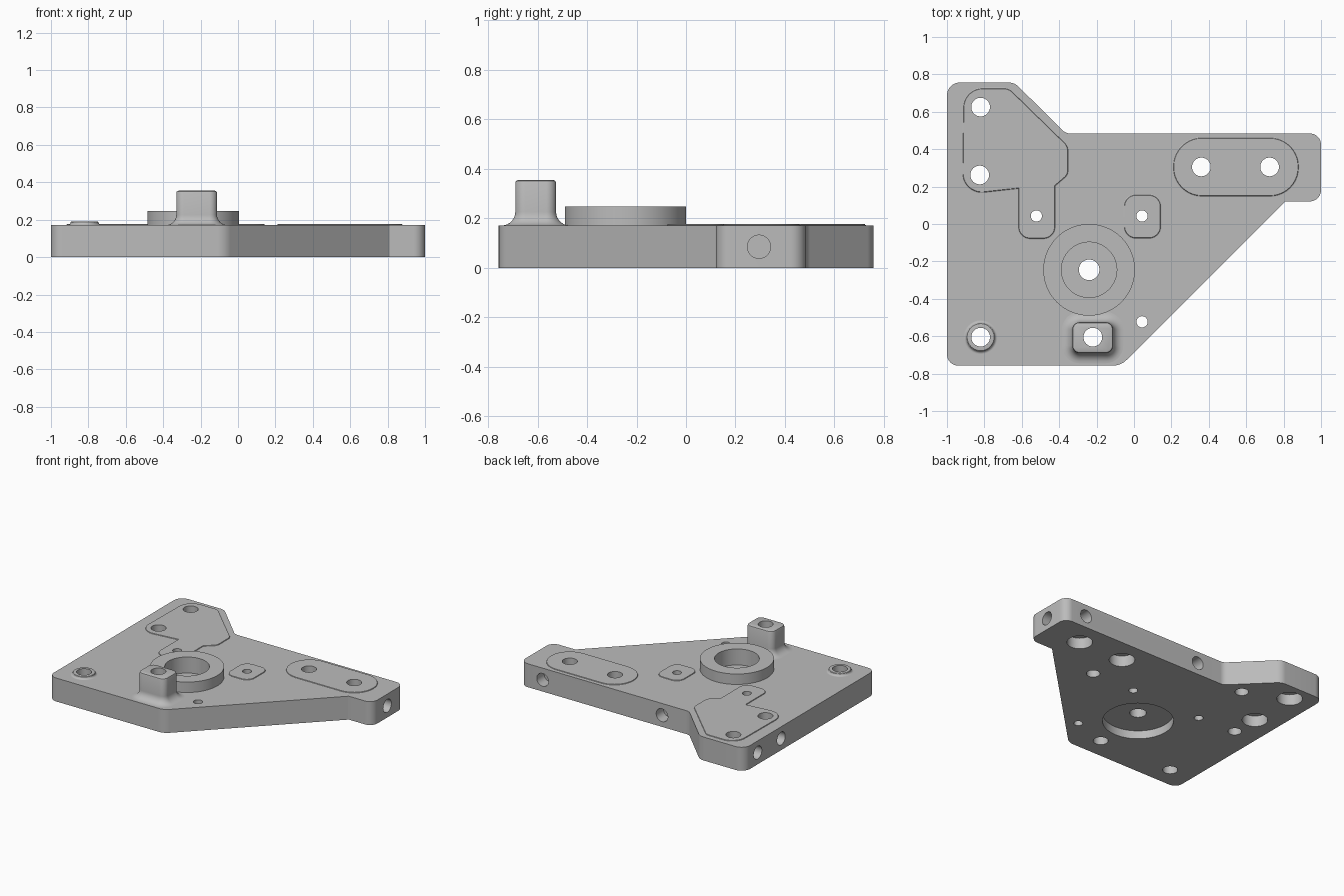
import bpy, bmesh, math
from mathutils import Vector, Matrix

if "Cube" in bpy.data.objects:
    bpy.data.objects.remove(bpy.data.objects["Cube"])

grey = bpy.data.materials.new("machined_grey")
grey.diffuse_color = (0.5, 0.5, 0.5, 1)
grey.use_nodes = True
grey.node_tree.nodes["Principled BSDF"].inputs["Base Color"].default_value = grey.diffuse_color
T = 0.171          # plate thickness
PAD = T + 0.007    # top of the thin pads
SINK = T - 0.012   # raised parts start slightly inside the plate


def make_object(name, bm):
    bmesh.ops.recalc_face_normals(bm, faces=bm.faces)
    me = bpy.data.meshes.new(name)
    bm.to_mesh(me)
    bm.free()
    me.materials.append(grey)
    ob = bpy.data.objects.new(name, me)
    bpy.context.collection.objects.link(ob)
    return ob


def outline(corners, d=0.0, segs=10):
    """Counter-clockwise rounded polygon (x, y, radius), grown outward by d."""
    n, out = len(corners), []
    for i in range(n):
        p = Vector(corners[i][:2])
        a = (p - Vector(corners[i - 1][:2])).normalized()
        b = (Vector(corners[(i + 1) % n][:2]) - p).normalized()
        turn = math.atan2(a.x * b.y - a.y * b.x, a.dot(b))
        s = 1 if turn > 0 else -1
        na, nb = Vector((a.y, -a.x)), Vector((b.y, -b.x))
        m = (na + nb) / (1 + na.dot(nb))
        q = p + m * d
        r = max(corners[i][2] + s * d, 0.004)
        c = q - m * r * s
        a0 = math.atan2(na.y * s, na.x * s)
        for k in range(segs + 1):
            t = a0 + turn * k / segs
            out.append((c.x + r * math.cos(t), c.y + r * math.sin(t)))
    return out


def loft(name, corners, levels):
    """Stack outlines at (offset, z) levels into a closed solid."""
    bm = bmesh.new()
    rings = [[bm.verts.new((x, y, z)) for x, y in outline(corners, d)] for d, z in levels]
    n = len(rings[0])
    for lo, hi in zip(rings, rings[1:]):
        for i in range(n):
            j = (i + 1) % n
            bm.faces.new((lo[i], lo[j], hi[j], hi[i]))
    bm.faces.new(rings[0][::-1])
    bm.faces.new(rings[-1])
    return make_object(name, bm)


def lathe(bm, profile, matrix, segs=48):
    """Add a closed turned solid from (radius, height) steps."""
    rings = []
    for r, z in profile:
        rings.append([bm.verts.new(matrix @ Vector((r * math.cos(2 * math.pi * k / segs),
                      r * math.sin(2 * math.pi * k / segs), z))) for k in range(segs)])
    for lo, hi in zip(rings, rings[1:]):
        for i in range(segs):
            j = (i + 1) % segs
            bm.faces.new((lo[i], lo[j], hi[j], hi[i]))
    bm.faces.new(rings[0][::-1])
    bm.faces.new(rings[-1])


def box_corners(x0, x1, y0, y1, r):
    return [(x0, y0, r), (x1, y0, r), (x1, y1, r), (x0, y1, r)]


def fillet(r, z, steps=8):
    """Concave base fillet rising from z."""
    return [(r * (1 - math.sin(t)), z + r * (1 - math.cos(t)))
            for t in [math.pi / 2 * k / steps for k in range(steps + 1)]]


parts = []

# Main plate
parts.append(loft("base_plate", [
    (-1, -0.757, 0.06), (-0.07, -0.757, 0.1), (0.81, 0.121, 0.005), (1, 0.121, 0.06),
    (1, 0.484, 0.06), (-0.365, 0.484, 0.06), (-0.64, 0.757, 0.08), (-1, 0.757, 0.07)],
    [(0, 0), (0, T)]))

# Thin raised pads
pad_levels = [(0.007, SINK), (0.007, T), (0.002, T + 0.002), (0, PAD)]
pads = {
    "corner_pad": [(-0.915, 0.16, 0.1), (-0.615, 0.193, 0.0), (-0.615, -0.075, 0.06),
                   (-0.425, -0.075, 0.06), (-0.425, 0.205, 0.0), (-0.355, 0.265, 0.05),
                   (-0.355, 0.415, 0.06), (-0.67, 0.722, 0.06), (-0.908, 0.722, 0.1)],
    "slot_pad": box_corners(0.213, 0.877, 0.152, 0.458, 0.15),
    "small_pad": box_corners(-0.05, 0.14, -0.073, 0.153, 0.06),
}
for name, corners in pads.items():
    parts.append(loft(name, corners, pad_levels))

# Upright block with a filleted foot and softened top
parts.append(loft("upright_block", box_corners(-0.33, -0.112, -0.69, -0.525, 0.04),
                  [(0.055, SINK)] + fillet(0.055, T) + [(0, 0.343), (-0.003, 0.351), (-0.012, 0.355)]))

# Low corner boss and bearing ring
for name, (x, y), prof in [
    ("corner_boss", (-0.82, -0.605), [(0.095, SINK)] + [(0.075 + d, z) for d, z in fillet(0.015, T)]
     + [(0.072, 0.189), (0.066, 0.19)]),
    ("bearing_ring", (-0.24, -0.245), [(0.245, SINK), (0.245, 0.247)]),
]:
    bm = bmesh.new()
    lathe(bm, prof, Matrix.Translation((x, y, 0)), 96)
    parts.append(make_object(name, bm))

# All holes as one cutter
bm = bmesh.new()


def bore(x, y, prof, segs=48):
    lathe(bm, prof, Matrix.Translation((x, y, 0)), segs)


for x, y in [(-0.82, 0.625), (-0.825, 0.262), (0.36, 0.305), (0.725, 0.305)]:
    bore(x, y, [(0.085, -0.1), (0.085, 0.08), (0.05, 0.08), (0.05, 0.6)])
for x, y, r in [(-0.522, 0.043, 0.03), (0.043, 0.043, 0.03), (0.043, -0.523, 0.03),
                (-0.22, -0.605, 0.05), (-0.82, -0.605, 0.05)]:
    bore(x, y, [(r, -0.1), (r, 0.6)])
for x, y in [(0.39, 0.044), (-0.52, 0.49), (-0.82, 0.06)]:
    bore(x, y, [(0.045, -0.1), (0.045, 0.1)])
bore(-0.24, -0.245, [(0.235, -0.1), (0.235, 0.06), (0.055, 0.06), (0.055, 0.13),
                     (0.148, 0.13), (0.148, 0.6)], 96)
# side holes: position on the face and inward direction
for x, y, d in [(1, 0.295, (-1, 0, 0)), (-1, 0.6, (1, 0, 0)), (-1, 0.33, (1, 0, 0)),
                (0.82, 0.484, (0, -1, 0)), (-0.145, 0.484, (0, -1, 0))]:
    rot = Vector(d).to_track_quat('Z', 'Y').to_matrix().to_4x4()
    lathe(bm, [(0.047, -0.1), (0.047, 0.085)], Matrix.Translation((x, y, 0.085)) @ rot)
cutter = make_object("hole_cutter", bm)
cutter.hide_render = True

# Cut every part, bake the result and shade it
for ob in parts:
    mod = ob.modifiers.new("holes", 'BOOLEAN')
    mod.operation, mod.solver, mod.object = 'DIFFERENCE', 'EXACT', cutter
bpy.context.view_layer.update()
dg = bpy.context.evaluated_depsgraph_get()
baked = [bpy.data.meshes.new_from_object(ob.evaluated_get(dg)) for ob in parts]
for ob, me in zip(parts, baked):
    ob.modifiers.clear()
    ob.data = me
bpy.data.objects.remove(cutter)
bpy.ops.object.select_all(action='DESELECT')
for ob in parts:
    ob.select_set(True)
bpy.context.view_layer.objects.active = parts[0]
bpy.ops.object.shade_smooth_by_angle(angle=math.radians(30))
